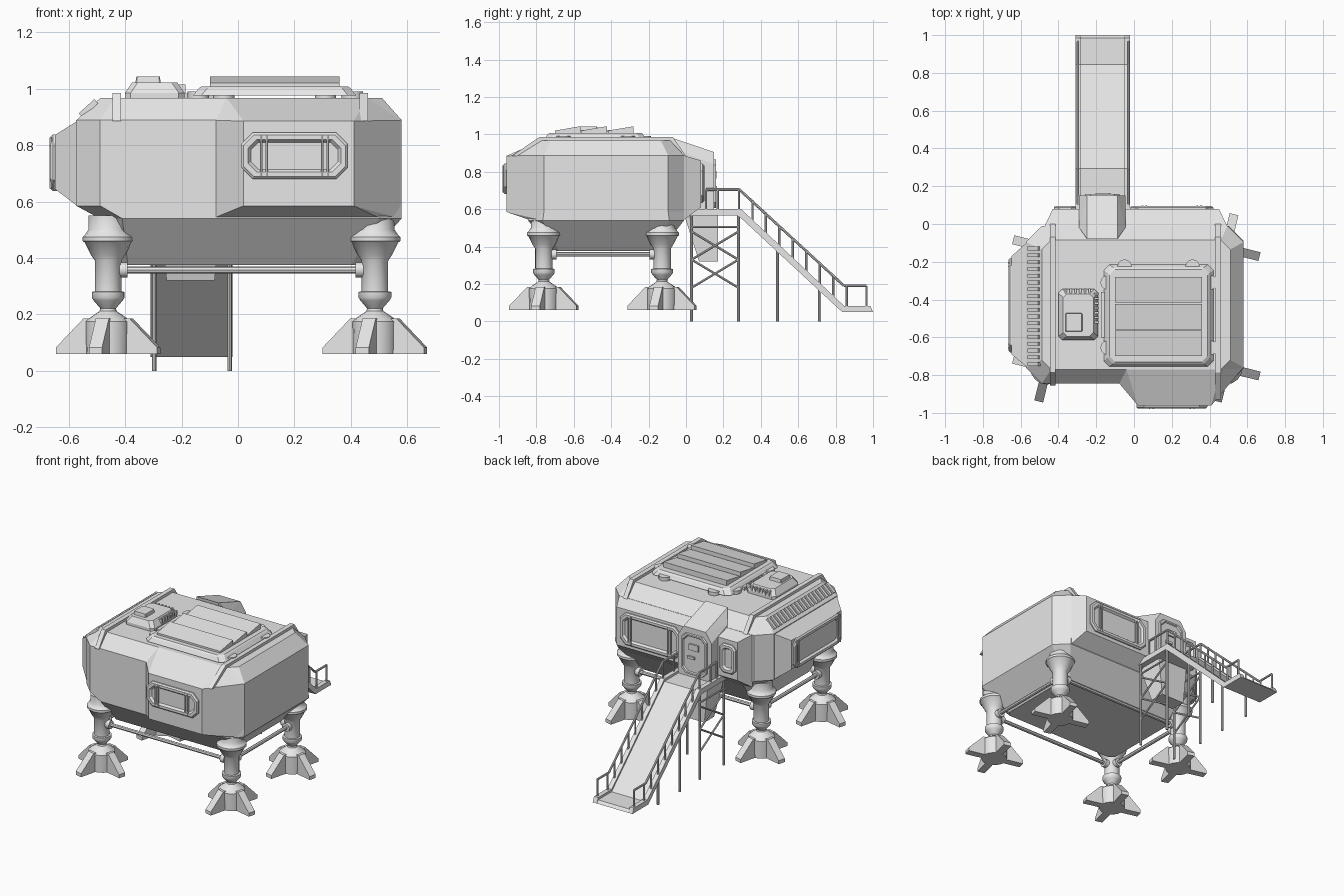
import bpy, bmesh
from math import radians, pi
from mathutils import Vector, Matrix

cube = bpy.data.objects.get("Cube")
if cube:
    bpy.data.objects.remove(cube, do_unlink=True)

grey = bpy.data.materials.new("light_grey")
grey.use_nodes = True
grey.diffuse_color = (0.8, 0.8, 0.8, 1)
grey.node_tree.nodes["Principled BSDF"].inputs["Base Color"].default_value = (0.8, 0.8, 0.8, 1)


def finish(name, bm, smooth=False):
    bmesh.ops.recalc_face_normals(bm, faces=bm.faces)
    mesh = bpy.data.meshes.new(name)
    bm.to_mesh(mesh)
    bm.free()
    mesh.materials.append(grey)
    if smooth:
        mesh.shade_smooth()
        mesh.set_sharp_from_angle(angle=radians(35))
    obj = bpy.data.objects.new(name, mesh)
    bpy.context.collection.objects.link(obj)
    return obj


def hull(name, points):
    bm = bmesh.new()
    for p in points:
        bm.verts.new(p)
    bmesh.ops.convex_hull(bm, input=bm.verts)
    bmesh.ops.dissolve_limit(bm, angle_limit=radians(1), verts=bm.verts, edges=bm.edges)
    return finish(name, bm)


def octagon(x0, x1, y0, y1, z, c):
    return [(x0 + c, y0, z), (x1 - c, y0, z), (x1, y0 + c, z), (x1, y1 - c, z),
            (x1 - c, y1, z), (x0 + c, y1, z), (x0, y1 - c, z), (x0, y0 + c, z)]


def loft(name, layers, matrix=Matrix()):
    # stack of chamfered rectangles joined by side faces
    bm = bmesh.new()
    rings = [[bm.verts.new(matrix @ Vector(p)) for p in octagon(*l)] for l in layers]
    for a, b in zip(rings, rings[1:]):
        for i in range(8):
            j = (i + 1) % 8
            bm.faces.new((a[i], a[j], b[j], b[i]))
    bm.faces.new(rings[0])
    bm.faces.new(rings[-1])
    return finish(name, bm)


def prism(name, profile, x0, x1):
    # side profile in (y, z) extruded along x
    bm = bmesh.new()
    face = bm.faces.new([bm.verts.new((x0, y, z)) for y, z in profile])
    new = bmesh.ops.extrude_face_region(bm, geom=[face])["geom"]
    bmesh.ops.translate(bm, vec=(x1 - x0, 0, 0), verts=[v for v in new if isinstance(v, bmesh.types.BMVert)])
    return finish(name, bm)


def boxes(name, items):
    # items: centre, size, tilt about y
    bm = bmesh.new()
    for centre, size, tilt in items:
        m = Matrix.Translation(centre) @ Matrix.Rotation(tilt, 4, 'Y') @ Matrix.Diagonal((*size, 1))
        bmesh.ops.create_cube(bm, size=1, matrix=m)
    return finish(name, bm)


def rods(name, segments, radius, sides=8):
    bm = bmesh.new()
    for a, b in segments:
        a, b = Vector(a), Vector(b)
        d = b - a
        m = Matrix.Translation((a + b) / 2) @ d.to_track_quat('Z', 'Y').to_matrix().to_4x4()
        bmesh.ops.create_cone(bm, cap_ends=True, segments=sides, radius1=radius, radius2=radius,
                              depth=d.length, matrix=m)
    return finish(name, bm, True)


def lathe(name, profile, x, y, sides=16):
    bm = bmesh.new()
    verts = [bm.verts.new((x + r, y, z)) for r, z in profile]
    edges = [bm.edges.new(p) for p in zip(verts, verts[1:])]
    bmesh.ops.spin(bm, geom=verts + edges, cent=(x, y, 0), axis=(0, 0, 1), angle=2 * pi,
                   steps=sides, use_merge=True)
    bmesh.ops.remove_doubles(bm, verts=bm.verts, dist=0.0005)
    return finish(name, bm, True)


# Main cabin
loft("cabin_shell", [(-.42, .43, -.71, -.14, .375, .03), (-.49, .58, -.845, -.01, .54, .08),
                     (-.573, .58, -.845, -.01, .585, .085), (-.573, .58, -.845, -.01, .888, .085),
                     (-.488, .51, -.77, -.085, .967, .05)])
# Projecting bays at the front, back and model's right
hull("front_bay", [(x, -.83, z) for x in (-.09, .505) for z in (.54, .888)]
     + [(x, -.96, z) for x in (.02, .41) for z in (.585, .885)]
     + [(-.04, -.77, .967), (.46, -.77, .967), (.575, -.765, .54), (.575, -.765, .888)])
hull("back_bay", [(x, -.015, z) for x in (-.475, .495) for z in (.54, .888)]
     + [(x, .08, z) for x in (-.43, .45) for z in (.61, .86)])
hull("side_bay", [(-.57, y, z) for y in (-.755, -.1) for z in (.585, .885)]
     + [(-.648, y, z) for y in (-.69, -.17) for z in (.644, .836)])

# Raised roof bands
for x, front in ((-.43, -.855), (.445, -.93)):
    hull("roof_band", [(x + s, y, z) for s in (-.015, .015)
                       for y, z in ((front, .885), (-.785, .985), (-.07, .985), (.0, .885))])


# Chamfered windows with paired upright bars
def window(name, place, turn, w, h, bar, c=.04):
    m = Matrix.Translation(place) @ Matrix.Rotation(radians(turn), 4, 'Z') @ Matrix.Rotation(pi / 2, 4, 'X')
    def ring(inset, z):
        return (inset - w, w - inset, inset - h, h - inset, z, c - inset * .4)
    loft(name, [ring(0, -.02), ring(0, .008), ring(.008, .016), ring(.024, .016), ring(.034, .003)], m)
    if bar:
        rods(name + "_bars", [(m @ Vector((s * bar + d, -h + .01, .015)), m @ Vector((s * bar + d, h - .01, .015)))
                              for s in (-1, 1) for d in (-.01, .01)], .005, 6)


window("front_window", (.2, -.96, .762), 0, .188, .082, .108)
window("back_window", (.2, .08, .738), 180, .22, .105, .145)
window("back_small_window", (-.365, .08, .738), 180, .058, .095, 0, .025)
window("side_window", (-.648, -.43, .737), -90, .25, .1, .215)

# Vent teeth along the sloping roof edge
boxes("edge_vents", [((-.53, -.13 - i * .036, .93), (.075, .02, .02), radians(-42)) for i in range(18)])

# Roof solar unit on short feet
loft("solar_base", [(-.16, .42, -.755, -.215, .975, .03), (-.14, .4, -.74, -.23, 1.0, .03),
                    (-.13, .39, -.73, -.24, 1.008, .03)])
rods("solar_feet", [((x, y, .96), (x, y, .99)) for x, y in
                    ((-.05, -.225), (.31, -.225), (.405, -.31), (.405, -.655), (-.14, -.655), (-.14, -.31))], .038, 12)
for y in (-.70, -.558, -.415):
    prism("solar_slat", [(y, 1.0), (y, 1.02), (y + .135, 1.043), (y + .135, 1.0)], -.1, .36)

# Roof equipment box with vents
loft("roof_box", [(-.4, -.19, -.615, -.345, .96, .02), (-.4, -.19, -.615, -.345, .985, .02),
                  (-.375, -.215, -.595, -.37, 1.022, .02)])
loft("roof_box_lid", [(-.365, -.272, -.572, -.47, 1.01, .004), (-.36, -.277, -.567, -.475, 1.043, .004)])
boxes("roof_box_vents", [((-.198, -.37 - i * .025, 1.0), (.025, .012, .03), 0) for i in range(7)]
      + [((-.36 + i * .025, -.355, 1.0), (.012, .025, .03), 0) for i in range(6)])
boxes("roof_rail", [((-.165, -.48, .975), (.02, .24, .025), 0)])

# Entrance porch, door and chute below it
px = -.168
hull("porch", [(px + s * w, y, z) for s in (-1, 1) for w, y, z in
               ((.122, .15, .58), (.122, .15, .84), (.08, .15, .905), (.122, -.02, .58),
                (.122, -.02, .905), (.08, -.08, .983))])
door = Matrix.Translation((px, .15, .735)) @ Matrix.Rotation(pi, 4, 'Z') @ Matrix.Rotation(pi / 2, 4, 'X')
loft("door_frame", [(-.095, .095, -.13, .135, -.01, .03), (-.09, .09, -.13, .13, .01, .03),
                    (-.08, .08, -.12, .12, .01, .03), (-.075, .075, -.115, .115, .003, .03)], door)
boxes("door_fittings", [((px, .157, .785), (.07, .012, .04), 0), ((px + .02, .157, .715), (.05, .015, .016), 0)])
hull("chute", [(px + s * w, y, z) for s in (-1, 1) for w, y, z in
               ((.11, -.01, .57), (.11, .17, .57), (.085, .07, .32), (.085, .17, .32))])

# Landing legs with four-finned feet
leg_profile = [(0, .06), (.078, .06), (.08, .175), (.07, .185), (.03, .212), (.028, .222), (.052, .25),
               (.058, .26), (.058, .28), (.047, .282), (.047, .39), (.06, .41), (.083, .455), (.09, .46),
               (.09, .475), (.08, .485), (.07, .5), (.07, .55), (0, .55)]
corners = [(-.46, -.76), (.485, -.76), (.485, -.128), (-.46, -.128)]
fin = [(0, .06), (.185, .06), (.185, .083), (.085, .185), (0, .185)]
for x, y in corners:
    lathe("landing_leg", leg_profile, x, y)
    for k in range(4):
        m = Matrix.Translation((x, y, 0)) @ Matrix.Rotation(radians(90 * k - 14), 4, 'Z')
        hull("foot_fin", [m @ Vector((r, s, z)) for r, z in fin for s in (-.024, .024)])
    # gusset joining leg to cabin
    hull("leg_gusset", [(x * .9 + dx, y + (-.444 - y) * .15 + dy, z) for z, w in ((.45, .03), (.545, .075))
                        for dx in (-w, w) for dy in (-w, w)])

# Struts between the legs
for a, b in zip(corners, corners[1:] + corners[:1]):
    a, b = Vector((*a, .358)), Vector((*b, .358))
    d = (b - a).normalized()
    rods("leg_strut", [(a, b)], .012)
    rods("strut_collar", [(a + d * .04, a + d * .068), (b - d * .068, b - d * .04)], .027, 12)

# Ramp: landing, slope and foot
top = [(0, .6), (.295, .6), (.845, .083), (.985, .083)]
bottom = [(1.0, .05), (.835, .05), (.28, .565), (0, .565)]
prism("ramp_deck", [(y, z - .015) for y, z in top] + bottom, -.28, -.05)
for x in (-.31, -.05):
    prism("ramp_edge", top + bottom, x, x + .03)


def deck_height(y):
    return min(.6, max(.083, .6 - (y - .295) * .94))


# Handrails, ramp supports and cross braces on both sides
rail = [(.107, .705), (.285, .705), (.845, .19), (.965, .19)]
posts = [.107, .17, .283] + [.355 + i * .072 for i in range(8)] + [.965]
for x in (-.297, -.03):
    rods("handrail", [((x, *a), (x, *b)) for a, b in zip(rail, rail[1:])], .007)
    rods("rail_posts", [((x, y, deck_height(y) - .01), (x, y, deck_height(y) + .105)) for y in posts], .006)
    rods("ramp_supports", [((x, y, 0), (x, y, deck_height(y) - .02)) for y in (.03, .28, .49, .715)], .008)
    rods("cross_braces", [((x, .03, .505), (x, .28, .505))]
         + [((x, .03, z + a), (x, .28, z + .15 - a)) for z in (.33, .18) for a in (0, .15)], .006)
